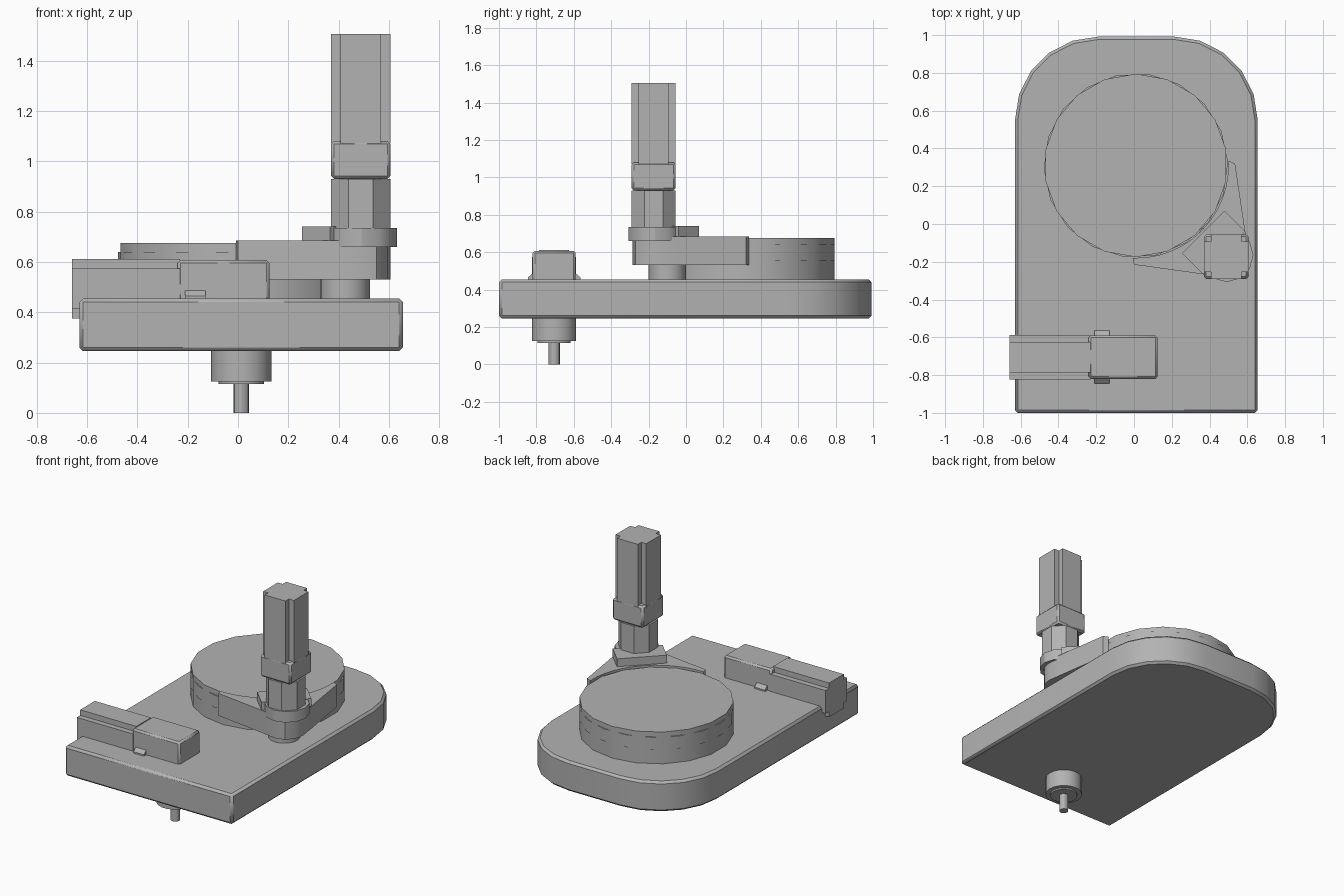
import bpy, bmesh, math
from mathutils import Matrix, Vector

cube = bpy.data.objects.get("Cube")
if cube:
    bpy.data.objects.remove(cube, do_unlink=True)

grey = bpy.data.materials.new("plain grey")
grey.use_nodes = True
tone = (0.45, 0.45, 0.45, 1)
grey.diffuse_color = tone
grey.node_tree.nodes["Principled BSDF"].inputs["Base Color"].default_value = tone


def prism(name, outline, low, high, bevel=0, matrix=None):
    """Extrude a flat outline between two heights."""
    bm = bmesh.new()
    face = bm.faces.new([bm.verts.new((x, y, low)) for x, y in outline])
    top = bmesh.ops.extrude_face_region(bm, geom=[face])["geom"]
    bmesh.ops.translate(bm, vec=(0, 0, high - low),
                        verts=[v for v in top if isinstance(v, bmesh.types.BMVert)])
    if matrix:
        bm.transform(matrix)
    bmesh.ops.recalc_face_normals(bm, faces=bm.faces)
    mesh = bpy.data.meshes.new(name)
    bm.to_mesh(mesh)
    bm.free()
    mesh.materials.append(grey)
    obj = bpy.data.objects.new(name, mesh)
    bpy.context.collection.objects.link(obj)
    if bevel:
        mod = obj.modifiers.new("edge", "BEVEL")
        mod.width, mod.segments = bevel, 1
        mod.limit_method, mod.angle_limit = "ANGLE", math.radians(50)
    bpy.ops.object.select_all(action="DESELECT")
    obj.select_set(True)
    bpy.context.view_layer.objects.active = obj
    bpy.ops.object.shade_smooth_by_angle(angle=math.radians(30))
    return obj


def arc(cx, cy, r, start, end, count):
    angles = [math.radians(start + (end - start) * i / count) for i in range(count + 1)]
    return [(cx + r * math.cos(a), cy + r * math.sin(a)) for a in angles]


def ring(cx, cy, r, sides, turn=0):
    return arc(cx, cy, r, turn, turn + 360, sides)[:-1]


def rect(cx, cy, hx, hy):
    return [(cx - hx, cy - hy), (cx + hx, cy - hy), (cx + hx, cy + hy), (cx - hx, cy + hy)]


def notched(cx, cy, half, notch):
    """Square section with a square notch in each corner."""
    inner = half - notch
    corner = [(half, inner), (inner, inner), (inner, half)]
    points = []
    for k in range(4):
        turn = Matrix.Rotation(k * math.pi / 2, 2)
        points += [tuple(turn @ Vector(p)) for p in corner]
    return [(cx + x, cy + y) for x, y in points]


# Base plate with a rounded back
base = [(-0.63, -1), (0.655, -1)]
base += arc(0.213, 0.55, 0.442, 0, 90, 5) + arc(-0.188, 0.55, 0.442, 90, 180, 5)
prism("base_plate", base, 0.245, 0.455, 0.015)

# Turntable with a raised belt band
prism("turntable", ring(0.01, 0.31, 0.485, 18, 10), 0.45, 0.675)
prism("turntable_band", ring(0.01, 0.31, 0.488, 18, 2), 0.555, 0.64)

# Drive housing hugging the turntable
housing = arc(0.01, 0.31, 0.49, -92, 3, 12)
housing += [(0.535, 0.32), (0.592, -0.06), (0.605, -0.15), (0.595, -0.21),
            (0.55, -0.27), (0.48, -0.285), (0.36, -0.265), (0.0, -0.215)]
prism("drive_housing", housing, 0.53, 0.685)
prism("housing_foot", ring(0.425, -0.1, 0.1, 16), 0.45, 0.535)

# Motor bracket: diamond plate and round flange
prism("bracket_plate", [(0.255, -0.155), (0.365, -0.265), (0.59, -0.04), (0.48, 0.07)],
      0.68, 0.74)
prism("motor_flange", ring(0.49, -0.165, 0.142, 12), 0.66, 0.735)

# The same notched motor body is used upright and lying down
HALF, NOTCH = 0.118, 0.038
neck = ring(0.488, -0.173, HALF / math.cos(math.pi / 8), 8, 22.5)
prism("upright_motor_neck", neck, 0.73, 0.93)
prism("upright_motor_collar", rect(0.488, -0.173, HALF, HALF), 0.93, 1.08, 0.012)
prism("upright_motor_body", notched(0.488, -0.173, HALF, NOTCH), 1.07, 1.505)

# Section axes map to y and z, length runs along x
lying = Matrix(((0, 0, 1, 0), (1, 0, 0, 0), (0, 1, 0, 0), (0, 0, 0, 1)))
prism("lying_motor_body", notched(-0.705, 0.494, HALF, NOTCH), -0.66, -0.23, 0, lying)
prism("lying_motor_collar", rect(-0.705, 0.49, 0.115, 0.117), -0.24, 0.125, 0.012, lying)

# Sloped mounting tabs beside the lying motor
tabs = [(-0.845, 0.45), (-0.565, 0.45), (-0.565, 0.465), (-0.59, 0.487),
        (-0.82, 0.487), (-0.845, 0.465)]
prism("mounting_tabs", tabs, -0.21, -0.13, 0, lying)

# Output hub and shaft underneath
prism("output_hub", ring(0.013, -0.705, 0.12, 18), 0.125, 0.25)
prism("output_step", ring(0.013, -0.705, 0.09, 18), 0.115, 0.13)
prism("output_shaft", ring(0.013, -0.705, 0.03, 12), 0, 0.12)
